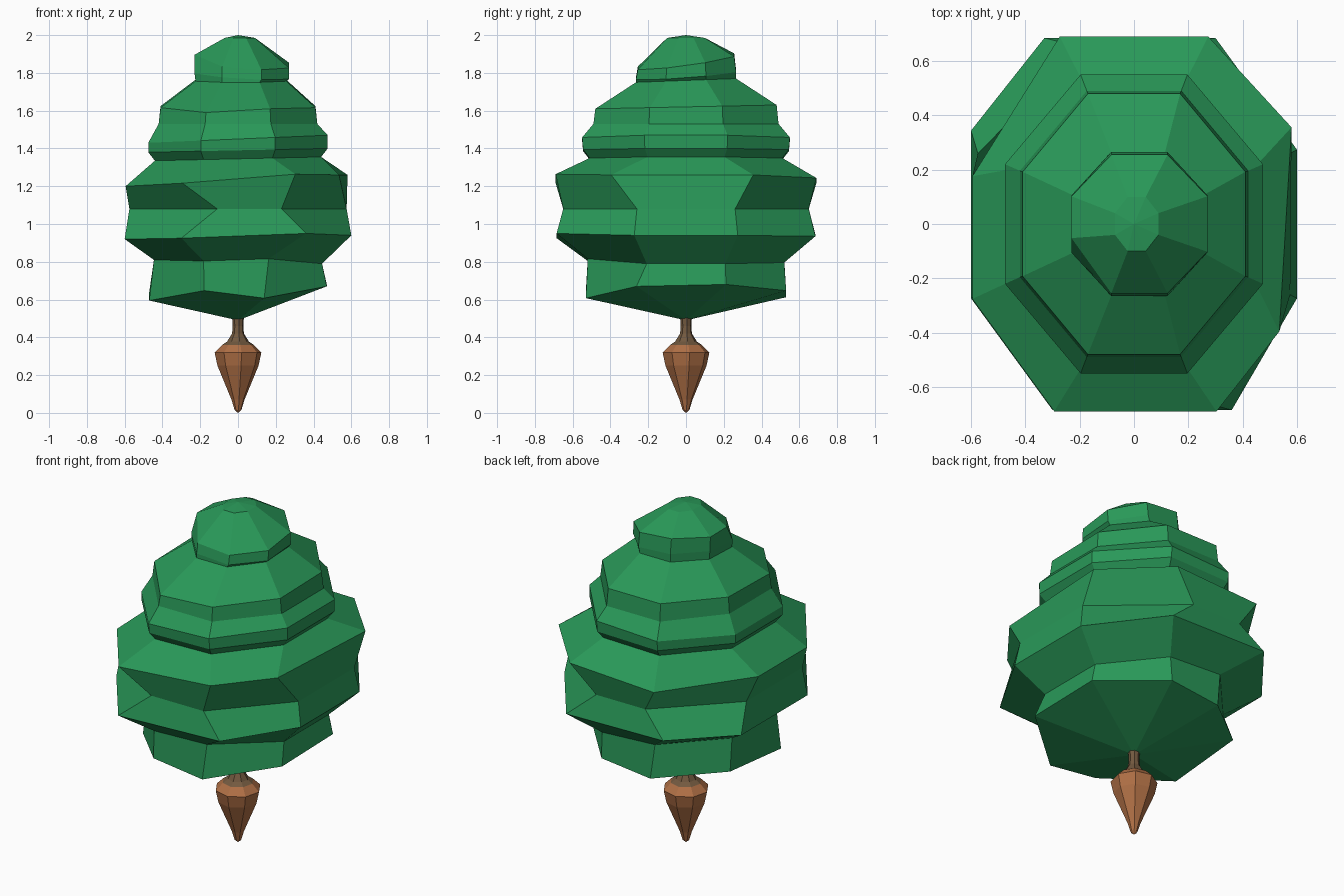
import bpy, bmesh, math

if "Cube" in bpy.data.objects:
    bpy.data.objects.remove(bpy.data.objects["Cube"])


def material(name, rgb):
    m = bpy.data.materials.new(name)
    m.diffuse_color = (*rgb, 1)
    m.use_nodes = True
    m.node_tree.nodes["Principled BSDF"].inputs["Base Color"].default_value = m.diffuse_color
    return m


def loft(name, rings, bottom, top, mat):
    """Skin stacked rings of points, closed by a fan at each end."""
    bm = bmesh.new()
    loops = [[bm.verts.new(p) for p in ring] for ring in rings]
    n = len(loops[0])
    for a, b in zip(loops, loops[1:]):
        for i in range(n):
            j = (i + 1) % n
            bm.faces.new((a[i], a[j], b[j], b[i]))
    lo, hi = bm.verts.new((0, 0, bottom)), bm.verts.new((0, 0, top))
    for i in range(n):
        j = (i + 1) % n
        bm.faces.new((loops[0][j], loops[0][i], lo))
        bm.faces.new((loops[-1][i], loops[-1][j], hi))
    bmesh.ops.recalc_face_normals(bm, faces=bm.faces)
    mesh = bpy.data.meshes.new(name)
    bm.to_mesh(mesh)
    bm.free()
    mesh.materials.append(mat)
    ob = bpy.data.objects.new(name, mesh)
    bpy.context.collection.objects.link(ob)
    return ob


CORNERS = ("RF", "RB", "BR", "BL", "LB", "LF", "FL", "FR")


def octagon(z, ex, ey, tilt=0.0, flat=0.414, cx=0.0, tilt_y=0.0, **moved):
    """Stretched octagon, half extents ex, ey; moved = corner offsets by name."""
    g = 0.40
    base = [(1, -g), (1, g), (flat, 1), (-flat, 1), (-1, g), (-1, -g), (-flat, -1), (flat, -1)]
    ring = []
    for name, (x, y) in zip(CORNERS, base):
        dx, dy, dz = moved.get(name, (0, 0, 0))
        ring.append((cx + x * ex + dx, y * ey + dy, z + tilt * x + tilt_y * y + dz))
    return ring


green = material("leaf_green", (0.022, 0.315, 0.098))
brown = material("bark_brown", (0.43, 0.16, 0.06))
dark = material("neck_brown", (0.17, 0.10, 0.05))

# Foliage: stacked uneven leaf tiers, lowest first
tiers = [
    octagon(0.64, 0.47, 0.53, 0.02, 0.38, RF=(0, -0.05, 0.01), RB=(0, 0, 0.02), LF=(0, 0, -0.025),
            LB=(0, 0.05, 0.02), FR=(-0.04, 0, -0.04), BL=(0.04, 0, -0.02), FL=(0, 0, 0.015)),
    octagon(0.80, 0.445, 0.52, -0.01, 0.41, FR=(-0.02, 0, 0.02), BL=(0.02, 0, 0.01)),
    octagon(0.93, 0.60, 0.685, 0.01, 0.5, FR=(0.06, 0, 0.015), LB=(0, 0.07, 0), BL=(-0.03, 0, 0.02)),
    octagon(1.08, 0.575, 0.65, 0.0, 0.33, FL=(0.08, 0, 0), FR=(0.04, 0, 0), BR=(-0.06, 0, 0)),
    octagon(1.23, 0.595, 0.69, 0.03, 0.46, RF=(-0.06, -0.12, 0), RB=(-0.015, 0.08, 0),
            LB=(0, -0.1, 0), FL=(-0.02, 0, 0), FR=(0.03, 0, 0.02)),
    octagon(1.345, 0.44, 0.51, 0.01),
    octagon(1.39, 0.475, 0.545, 0.01),
    octagon(1.45, 0.475, 0.55, 0.02),
    octagon(1.53, 0.42, 0.49),
    octagon(1.62, 0.41, 0.48, tilt_y=0.01, FL=(0, 0, -0.02)),
    octagon(1.76, 0.24, 0.265, 0.0, cx=0.015, tilt_y=0.01),
    octagon(1.79, 0.25, 0.265, -0.015, cx=0.02, tilt_y=0.02),
    octagon(1.86, 0.25, 0.255, -0.02, cx=0.02, tilt_y=0.035, LF=(0, 0.05, 0.03)),
    octagon(1.985, 0.08, 0.1, cx=0.01),
]
loft("foliage", tiers, 0.49, 2.0, green)


def turned(name, points, bottom, top, mat):
    rings = [[(r * math.cos(a), r * math.sin(a), z)
              for a in (math.tau * i / 8 + 0.15 for i in range(8))] for r, z in points]
    return loft(name, rings, bottom, top, mat)


# Tapered root and thin neck
turned("tapered_root", [(0.018, 0.015), (0.035, 0.07), (0.085, 0.19), (0.11, 0.25),
                        (0.125, 0.32), (0.085, 0.36)], 0.0, 0.37, brown)
turned("trunk_neck", [(0.085, 0.36), (0.058, 0.378), (0.032, 0.42), (0.028, 0.46),
                      (0.033, 0.52)], 0.355, 0.54, dark)
